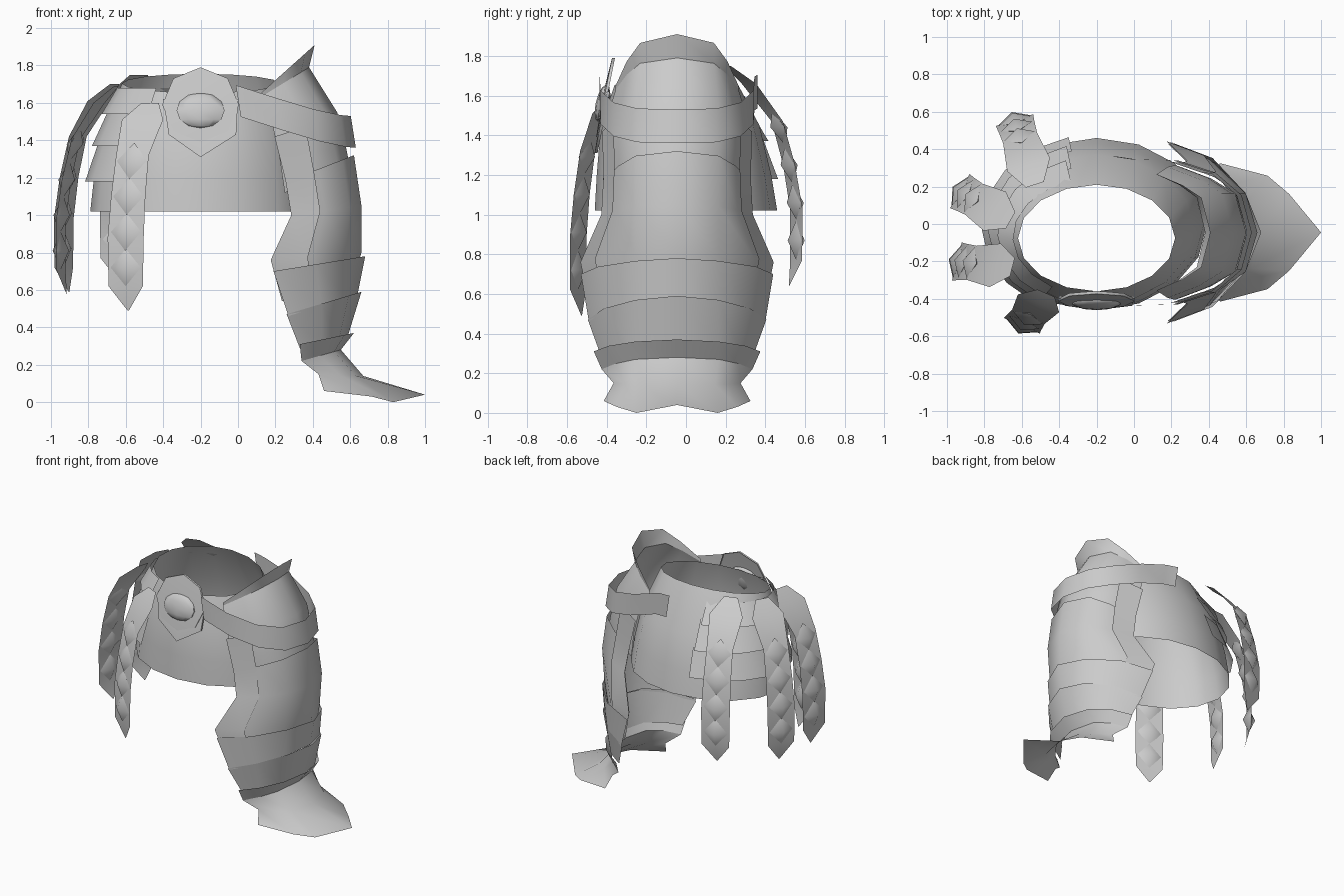
import bpy
import bmesh
from math import sin, cos, radians, pi
from mathutils import Vector, Matrix

old = bpy.data.objects.get("Cube")
if old:
    bpy.data.objects.remove(old)

steel = bpy.data.materials.new("plain_grey")
steel.use_nodes = True
GREY = (0.6, 0.6, 0.6, 1)
steel.diffuse_color = GREY
steel.node_tree.nodes["Principled BSDF"].inputs["Base Color"].default_value = GREY

AXIS_Y = -0.045                      # middle of the leg armour
SKIRT_AXIS = Vector((-0.2, 0, 1.3))
LEG_AXIS = Vector((0.2, AXIS_Y, 0.9))


def finish(name, bm, centre=None, angle=60):
    """Turn a bmesh into an object whose sheets face away from centre."""
    bm.normal_update()
    if centre is not None:
        if sum(f.normal.dot(f.calc_center_median() - centre) * f.calc_area() for f in bm.faces) < 0:
            bmesh.ops.reverse_faces(bm, faces=bm.faces[:])
    me = bpy.data.meshes.new(name)
    bm.to_mesh(me)
    bm.free()
    me.materials.append(steel)
    me.polygons.foreach_set("use_smooth", [True] * len(me.polygons))
    me.set_sharp_from_angle(angle=radians(angle))
    ob = bpy.data.objects.new(name, me)
    bpy.context.collection.objects.link(ob)


def add_sheet(bm, rows, closed=False):
    grid = [[bm.verts.new(p) for p in row] for row in rows]
    n = len(rows[0])
    for a, b in zip(grid, grid[1:]):
        for i in range(n if closed else n - 1):
            j = (i + 1) % n
            bm.faces.new((a[i], a[j], b[j], b[i]))


def sheet(name, rows, centre, closed=False):
    bm = bmesh.new()
    add_sheet(bm, rows, closed)
    finish(name, bm, centre)


# Hip skirt: ellipses that widen downwards (z, y centre, x radius, y radius)
SKIRT = [(1.71, -0.075, 0.42, 0.285), (1.45, -0.03, 0.52, 0.40),
         (1.2, -0.01, 0.57, 0.44), (1.02, 0, 0.59, 0.46)]


def skirt_point(z, deg, gap=0.0):
    zs = min(max(z, SKIRT[-1][0]), SKIRT[0][0])
    for a, b in zip(SKIRT, SKIRT[1:]):
        if zs >= b[0]:
            break
    t = (a[0] - zs) / (a[0] - b[0])
    cy, rx, ry = (a[k] + (b[k] - a[k]) * t for k in (1, 2, 3))
    c, s = cos(radians(deg)), sin(radians(deg))
    return Vector((-0.2 + (rx + gap) * c, cy + (ry + gap) * s, z))


rows = [[skirt_point(r[0], k * 22.5) for k in range(16)] for r in SKIRT]
for p in rows[0]:
    p.z += 0.05 * (p.y - AXIS_Y) / 0.28
sheet("hip_skirt", rows, SKIRT_AXIS, closed=True)

# Overlapping plates on the right hip
for k, (top, bottom, start) in enumerate([(1.68, 1.54, 108), (1.57, 1.37, 106), (1.38, 1.18, 104)]):
    angles = [start + (238 - start) * i / 7 for i in range(8)]
    sheet(f"hip_plate_{k + 1}",
          [[skirt_point(top, a, 0.015) for a in angles],
           [skirt_point(bottom, a, 0.045) for a in angles]], SKIRT_AXIS)


# Front buckle: backing shield, round plate and dome on a leaning plane
def buckle_point(u, v, depth):
    return Vector((-0.2 + u, -0.385 + 0.2 * v - depth, 1.59 + v))


def fan(name, outline, depth):
    bm = bmesh.new()
    rim = [bm.verts.new(buckle_point(u, v, depth)) for u, v in outline]
    back = [bm.verts.new(buckle_point(u, v, depth - 0.015)) for u, v in outline]
    mid = bm.verts.new(buckle_point(0, 0, depth + 0.01))
    for i in range(len(rim)):
        j = i - 1
        bm.faces.new((rim[j], rim[i], mid))
        bm.faces.new((rim[i], rim[j], back[j], back[i]))
    bmesh.ops.recalc_face_normals(bm, faces=bm.faces[:])
    finish(name, bm, Vector((-0.2, 0, 1.59)))


fan("buckle_shield", [(-0.2, 0.03), (-0.17, -0.16), (0, -0.28), (0.19, -0.16), (0.2, 0.03)], 0.02)
fan("buckle_plate", [(0.205 * sin(k * pi / 4), 0.2 * cos(k * pi / 4)) for k in range(8)], 0.028)
bm = bmesh.new()
bmesh.ops.create_uvsphere(bm, u_segments=10, v_segments=6, radius=1)
for v in bm.verts:
    v.co = buckle_point(0.135 * v.co.x, -0.03 + 0.095 * v.co.z, 0.03 - 0.035 * v.co.y)
bmesh.ops.recalc_face_normals(bm, faces=bm.faces[:])
finish("buckle_dome", bm)

# Hanging straps with a row of faceted beads: (outward, drop, half width)
STRAP = [(0, 0, 0.05), (0.09, -0.09, 0.12), (0.21, -0.28, 0.095), (0.26, -0.5, 0.1),
         (0.29, -0.72, 0.105), (0.29, -0.98, 0.1), (0.26, -1.11, 0.004)]


def strap_at(drop):
    for a, b in zip(STRAP, STRAP[1:]):
        if drop >= b[1]:
            break
    return a[0] + (b[0] - a[0]) * (a[1] - drop) / (a[1] - b[1])


def strap(name, top, direction, facing, reach):
    """direction is where the strap swings out, facing is where its flat side looks."""
    out = Vector(direction).normalized() * reach
    face = Vector(facing).normalized()
    side = Vector((-face.y, face.x, 0))
    up = Vector((0, 0, 1))
    top = Vector(top)
    bm = bmesh.new()
    add_sheet(bm, [[top + out * d + up * h + side * w * s for s in (-1, 0, 1)] for d, h, w in STRAP])
    bm.normal_update()
    if sum(f.normal.dot(face) for f in bm.faces) < 0:
        bmesh.ops.reverse_faces(bm, faces=bm.faces[:])
    for drop in (-0.31, -0.5, -0.69, -0.88):
        spot = top + out * strap_at(drop) + up * drop
        tilt = (out * (strap_at(drop + 0.05) - strap_at(drop - 0.05)) + up * 0.1).normalized()
        bead = Matrix((side * 0.088, face * 0.045, tilt * 0.1)).transposed().to_4x4()
        bmesh.ops.create_uvsphere(bm, u_segments=4, v_segments=2, radius=1,
                                  matrix=Matrix.Translation(spot) @ bead)
    finish(name, bm)


strap("strap_front", (-0.47, -0.37, 1.60), (-0.6, -0.8, 0), (-0.4, -0.92, 0), 0.75)
strap("strap_side_front", (-0.65, -0.23, 1.69), (-1, 0.1, 0), (-0.97, 0.25, 0), 1.03)
strap("strap_side_back", (-0.66, 0.02, 1.70), (-0.87, 0.5, 0), (-0.87, 0.5, 0), 1.08)
strap("strap_back", (-0.53, 0.21, 1.75), (-0.3, 0.95, 0), (-0.3, 0.95, 0), 1.25)


# Left leg armour: arcs of seven points bulging towards +x
def arc(outer, edge, half, z_mid, z_edge):
    flat = min(0.21, 0.6 * half)
    points = [(-half, 0), (-0.82 * half, 0.47), (-flat, 0.83), (0, 1),
              (flat, 0.83), (0.82 * half, 0.47), (half, 0)]
    return [Vector((edge + (outer - edge) * f, AXIS_Y + y, z_edge + (z_mid - z_edge) * f))
            for y, f in points]


THIGH = [(0.62, 0.26, 0.36, 1.32, 1.18), (0.66, 0.29, 0.37, 1.05, 1.0),
         (0.66, 0.18, 0.475, 0.80, 0.76), (0.60, 0.26, 0.42, 0.60, 0.50)]
LEG = {
    "hip_collar": [(0.41, 0.12, 0.31, 1.91, 1.65), (0.38, 0.12, 0.31, 1.79, 1.63)],
    "upper_thigh": [(0.38, 0.12, 0.31, 1.79, 1.63), (0.53, 0.18, 0.35, 1.55, 1.50),
                    (0.58, 0.22, 0.36, 1.35, 1.32), (0.60, 0.25, 0.35, 1.25, 1.12)],
    "thigh_plate": THIGH,
    "knee_plate_upper": [(0.68, 0.19, 0.485, 0.78, 0.70), (0.64, 0.27, 0.445, 0.58, 0.46)],
    "knee_plate_lower": [(0.66, 0.26, 0.45, 0.59, 0.47), (0.58, 0.33, 0.385, 0.33, 0.29)],
    "ankle_band": [(0.62, 0.33, 0.42, 0.37, 0.31), (0.55, 0.34, 0.38, 0.28, 0.22)],
}
for name, data in LEG.items():
    sheet(name, [arc(*r) for r in data], LEG_AXIS)

# Raised trims along both edges of the thigh plate
TRIM = [(0.60, 0.20, 0.365, 1.55, 1.42)] + THIGH[:3] + [(0.62, 0.24, 0.43, 0.64, 0.54)]
trim_rows = [arc(o + 0.012, e - 0.005, h + 0.012, zm, ze) for o, e, h, zm, ze in TRIM]
for name, edge, inner in (("thigh_trim_front", 0, 1), ("thigh_trim_back", 6, 5)):
    sheet(name, [[r[edge], r[edge].lerp(r[inner], 0.85)] for r in trim_rows], LEG_AXIS)

# Pointed flap over the foot
tip = arc(1.0, 0.46, 0.37, 0.04, 0.06)
for i, y in ((2, -0.205), (4, 0.205)):
    tip[i] = Vector((0.83, AXIS_Y + y, 0))
for i in (1, 5):
    tip[i].z = 0.03
sheet("foot_flap", [arc(0.55, 0.34, 0.38, 0.28, 0.22), arc(0.67, 0.43, 0.32, 0.14, 0.15), tip],
      Vector((0.4, AXIS_Y, -0.3)))

# Belt slung around the hip, running further round at the back
HALF_BELT = [(0.0, 0.39, 1.61), (0.22, 0.385, 1.54), (0.42, 0.32, 1.48), (0.56, 0.2, 1.45), (0.615, 0, 1.445)]
path = [Vector((x, AXIS_Y - y, z)) for x, y, z in HALF_BELT]
path += [Vector((x, AXIS_Y + y, z)) for x, y, z in HALF_BELT[-2::-1]]
path.append(Vector((-0.1, 0.36, 1.62)))
sheet("hip_belt", [[p + Vector((-0.012, 0, 0.085)) for p in path],
                   [p + Vector((0.015, 0, -0.085)) for p in path]], LEG_AXIS + Vector((0, 0, 0.5)))
